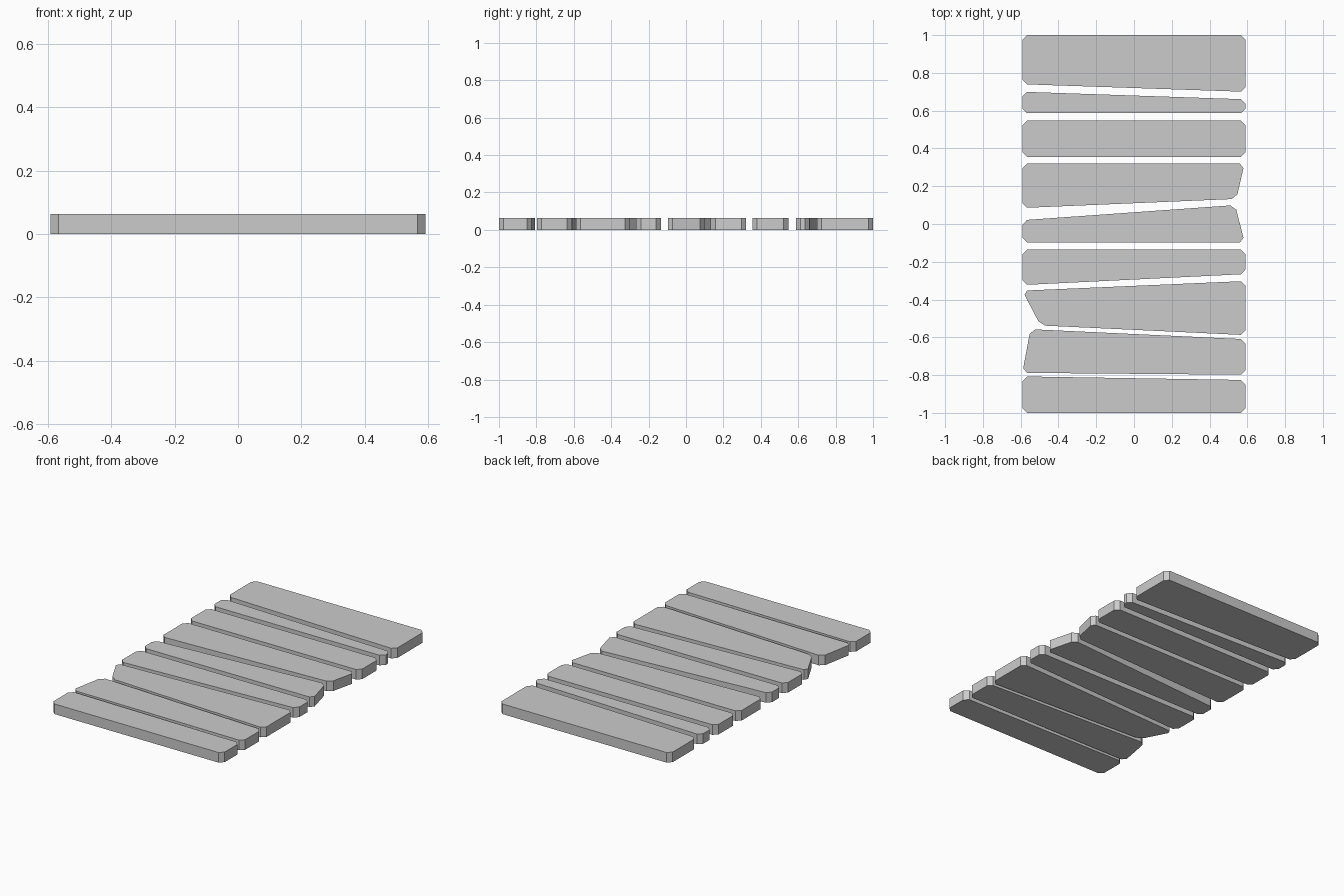
import bpy, bmesh
from mathutils import Vector

if "Cube" in bpy.data.objects:
    bpy.data.objects.remove(bpy.data.objects["Cube"])

HEIGHT = 0.063   # plank thickness
CUT = 0.025      # corner chamfer measured along each edge
W = 0.591        # half width

# Each plank: (left x, y) top-left, top-right, bottom-right, bottom-left
PLANKS = [
    [(-W, 1.0), (W, 1.0), (W, 0.70), (-W, 0.74)],
    [(-W, 0.70), (W, 0.66), (W, 0.587), (-W, 0.587)],
    [(-W, 0.547), (W, 0.547), (W, 0.355), (-W, 0.355)],
    [(-W, 0.32), (0.585, 0.32), (0.542, 0.133), (-W, 0.085)],
    [(-W, 0.02), (0.535, 0.10), (0.586, -0.097), (-W, -0.097)],
    [(-W, -0.135), (W, -0.135), (W, -0.265), (-W, -0.323)],
    [(-W, -0.353), (W, -0.302), (W, -0.588), (-0.495, -0.537)],
    [(-0.548, -0.557), (W, -0.61), (W, -0.798), (-W, -0.788)],
    [(-W, -0.807), (W, -0.826), (W, -1.0), (-W, -1.0)],
]


def plank(name, corners):
    """Chamfer the corners of a quad outline and extrude it upward."""
    pts = [Vector((x, y, 0)) for x, y in corners]
    outline = []
    for i, p in enumerate(pts):
        for q in (pts[i - 1], pts[(i + 1) % 4]):
            outline.append(p + (q - p).normalized() * CUT)
    bm = bmesh.new()
    base = bm.faces.new([bm.verts.new(p) for p in outline])
    ext = bmesh.ops.extrude_face_region(bm, geom=[base], use_keep_orig=True)
    top = [g for g in ext["geom"] if isinstance(g, bmesh.types.BMVert)]
    bmesh.ops.translate(bm, verts=top, vec=(0, 0, HEIGHT))
    bmesh.ops.recalc_face_normals(bm, faces=bm.faces)
    mesh = bpy.data.meshes.new(name)
    bm.to_mesh(mesh)
    bm.free()
    obj = bpy.data.objects.new(name, mesh)
    bpy.context.collection.objects.link(obj)


# Row of uneven planks
for n, corners in enumerate(PLANKS, 1):
    plank(f"plank_{n}", corners)
